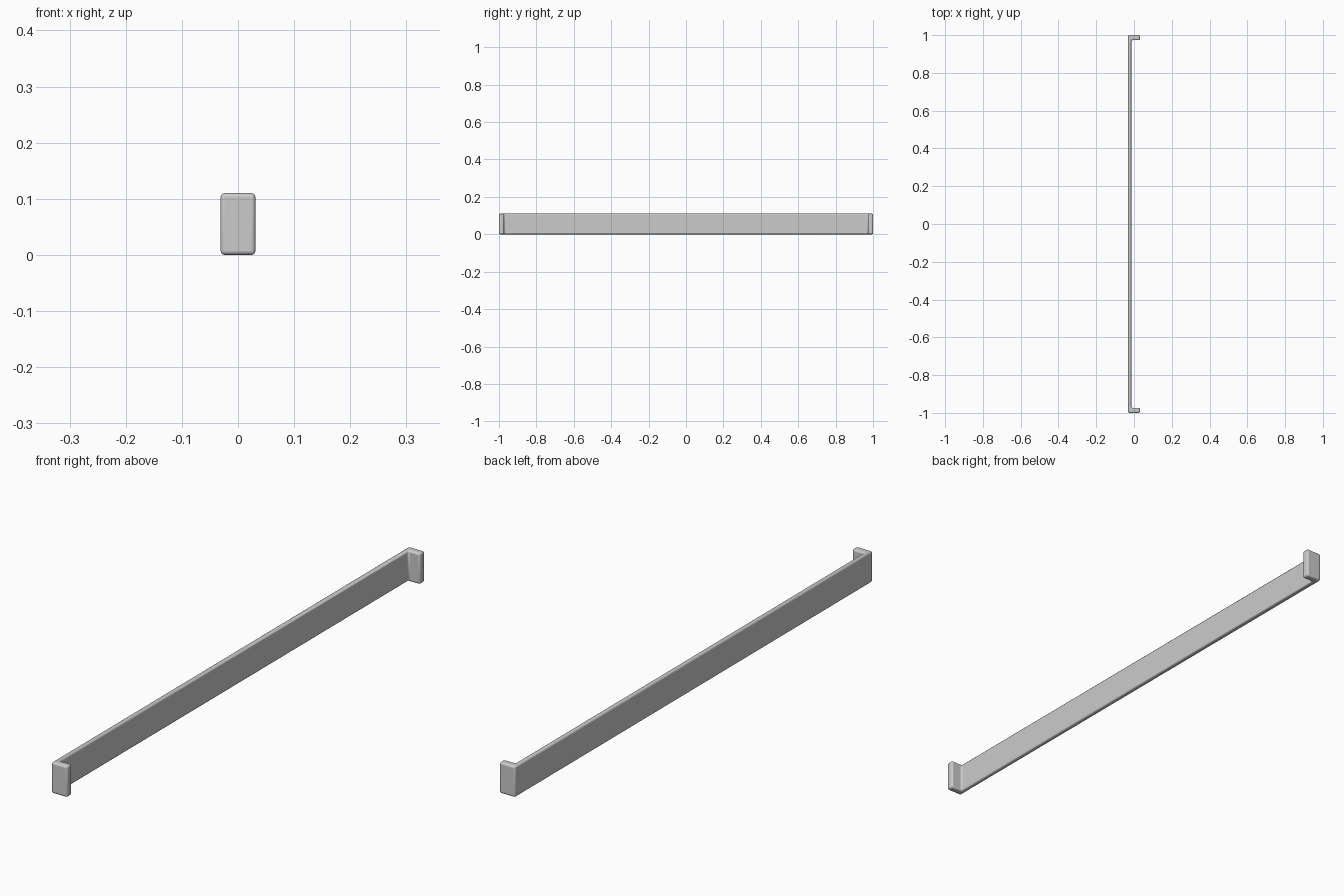
import bpy, bmesh

if "Cube" in bpy.data.objects:
    bpy.data.objects.remove(bpy.data.objects["Cube"])

# Overall sizes
HALF_W, HALF_L, HEIGHT = 0.031, 1.0, 0.11
BAR_T, END_T = 0.017, 0.027

# C-shaped plan outline: long thin bar with a short return at each end
half = [(-HALF_W, HALF_L), (HALF_W, HALF_L),
        (HALF_W, HALF_L - END_T), (-HALF_W + BAR_T, HALF_L - END_T)]
outline = half + [(x, -y) for x, y in reversed(half)]

bm = bmesh.new()
face = bm.faces.new([bm.verts.new((x, y, 0)) for x, y in outline])
ext = bmesh.ops.extrude_face_region(bm, geom=[face])
top = [v for v in ext["geom"] if isinstance(v, bmesh.types.BMVert)]
bmesh.ops.translate(bm, verts=top, vec=(0, 0, HEIGHT))
bmesh.ops.recalc_face_normals(bm, faces=bm.faces)

mesh = bpy.data.meshes.new("handle_bar")
bm.to_mesh(mesh)
bm.free()
handle = bpy.data.objects.new("handle_bar", mesh)
bpy.context.collection.objects.link(handle)

# Rounded edges
bevel = handle.modifiers.new("rounded_edges", 'BEVEL')
bevel.width = 0.007
bevel.segments = 4
bevel.limit_method = 'ANGLE'

bpy.context.view_layer.objects.active = handle
handle.select_set(True)
bpy.ops.object.shade_smooth_by_angle()
